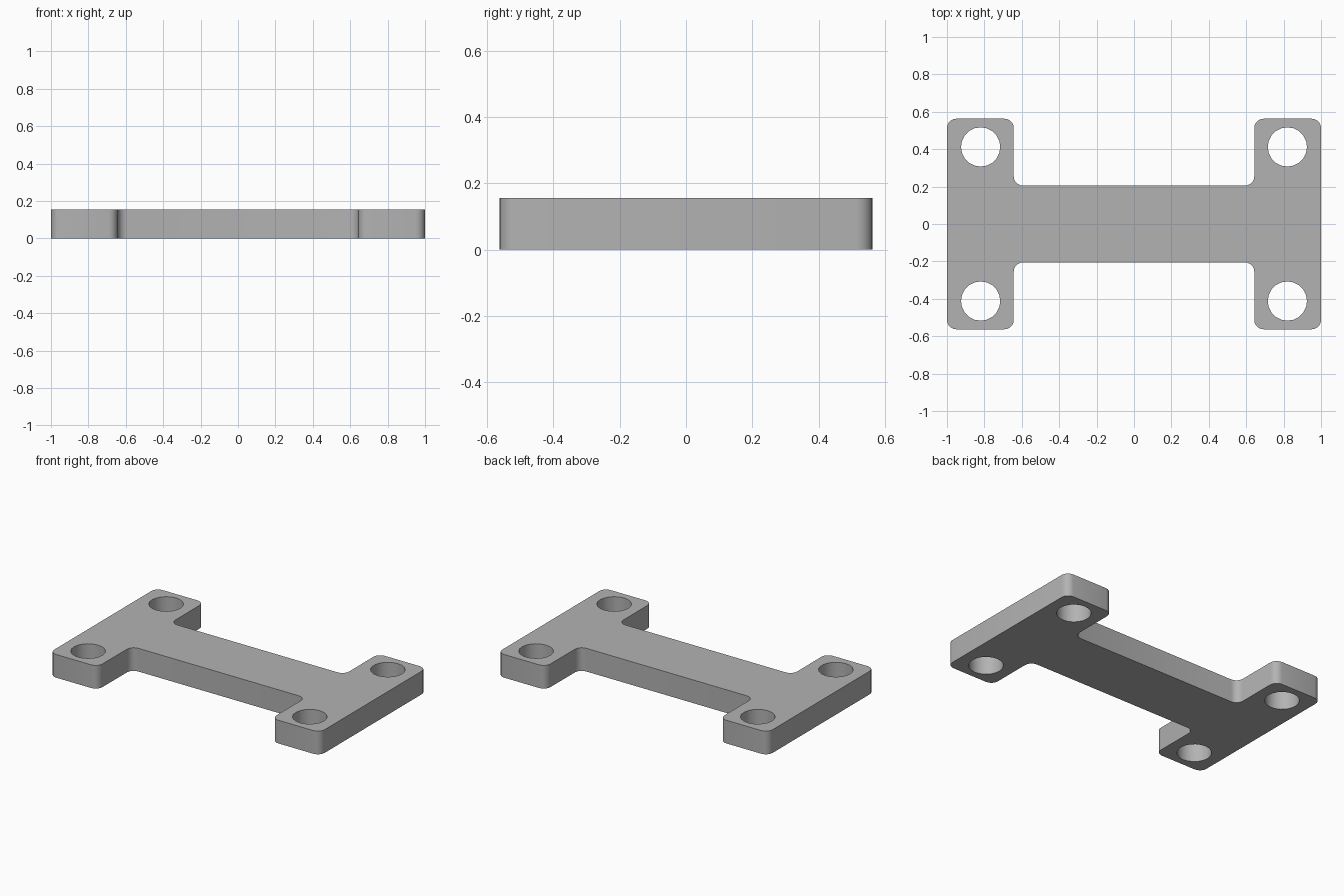
import bpy
import bmesh
import math

HEIGHT = 0.155
HALF_X, HALF_Y = 1.0, 0.563      # overall half sizes
NECK_X, NECK_Y = 0.643, 0.205    # inner edge of the end pads, half width of the bar
FILLET = 0.05
HOLE_X, HOLE_Y, HOLE_R = 0.82, 0.412, 0.105

cube = bpy.data.objects.get("Cube")
if cube:
    bpy.data.objects.remove(cube, do_unlink=True)

# Plain grey material
grey = bpy.data.materials.new("grey")
grey.use_nodes = True
colour = (0.45, 0.45, 0.45, 1.0)
grey.diffuse_color = colour
grey.node_tree.nodes["Principled BSDF"].inputs["Base Color"].default_value = colour

# I-shaped plate: one quarter of the outline, mirrored around
quarter = [(HALF_X, HALF_Y), (NECK_X, HALF_Y), (NECK_X, NECK_Y)]
outline = []
for sx, sy in ((1, 1), (-1, 1), (-1, -1), (1, -1)):
    pts = [(x * sx, y * sy) for x, y in quarter]
    outline += pts if sx * sy > 0 else pts[::-1]

bm = bmesh.new()
base = bm.faces.new([bm.verts.new((x, y, 0)) for x, y in outline])
top = bmesh.ops.extrude_face_region(bm, geom=[base])["geom"]
bmesh.ops.translate(bm, vec=(0, 0, HEIGHT),
                    verts=[v for v in top if isinstance(v, bmesh.types.BMVert)])
bmesh.ops.recalc_face_normals(bm, faces=bm.faces)

# Round every upright corner
upright = [e for e in bm.edges if abs(e.verts[0].co.z - e.verts[1].co.z) > HEIGHT / 2]
bmesh.ops.bevel(bm, geom=upright, offset=FILLET, offset_type='OFFSET',
                segments=5, profile=0.5, affect='EDGES')
bmesh.ops.recalc_face_normals(bm, faces=bm.faces)
mesh = bpy.data.meshes.new("mounting_plate")
bm.to_mesh(mesh)
bm.free()
mesh.materials.append(grey)
plate = bpy.data.objects.new("mounting_plate", mesh)
bpy.context.collection.objects.link(plate)

# Four through holes, cut by one set of cylinders
bm = bmesh.new()
for sx in (-1, 1):
    for sy in (-1, 1):
        made = bmesh.ops.create_cone(bm, cap_ends=True, segments=20, radius1=HOLE_R,
                                     radius2=HOLE_R, depth=HEIGHT * 3)
        bmesh.ops.translate(bm, verts=made["verts"],
                            vec=(sx * HOLE_X, sy * HOLE_Y, HEIGHT / 2))
cut_mesh = bpy.data.meshes.new("hole_cutter")
bm.to_mesh(cut_mesh)
bm.free()
cut_mesh.materials.append(grey)
cutter = bpy.data.objects.new("hole_cutter", cut_mesh)
cutter.hide_render = True
bpy.context.collection.objects.link(cutter)

# Apply the cut, drop the cutter, smooth the rounded walls
bpy.ops.object.select_all(action='DESELECT')
plate.select_set(True)
bpy.context.view_layer.objects.active = plate
cut = plate.modifiers.new("holes", 'BOOLEAN')
cut.operation = 'DIFFERENCE'
cut.solver = 'EXACT'
cut.object = cutter
bpy.ops.object.modifier_apply(modifier=cut.name)
bpy.data.objects.remove(cutter, do_unlink=True)
bpy.ops.object.shade_smooth_by_angle(angle=math.radians(35))
